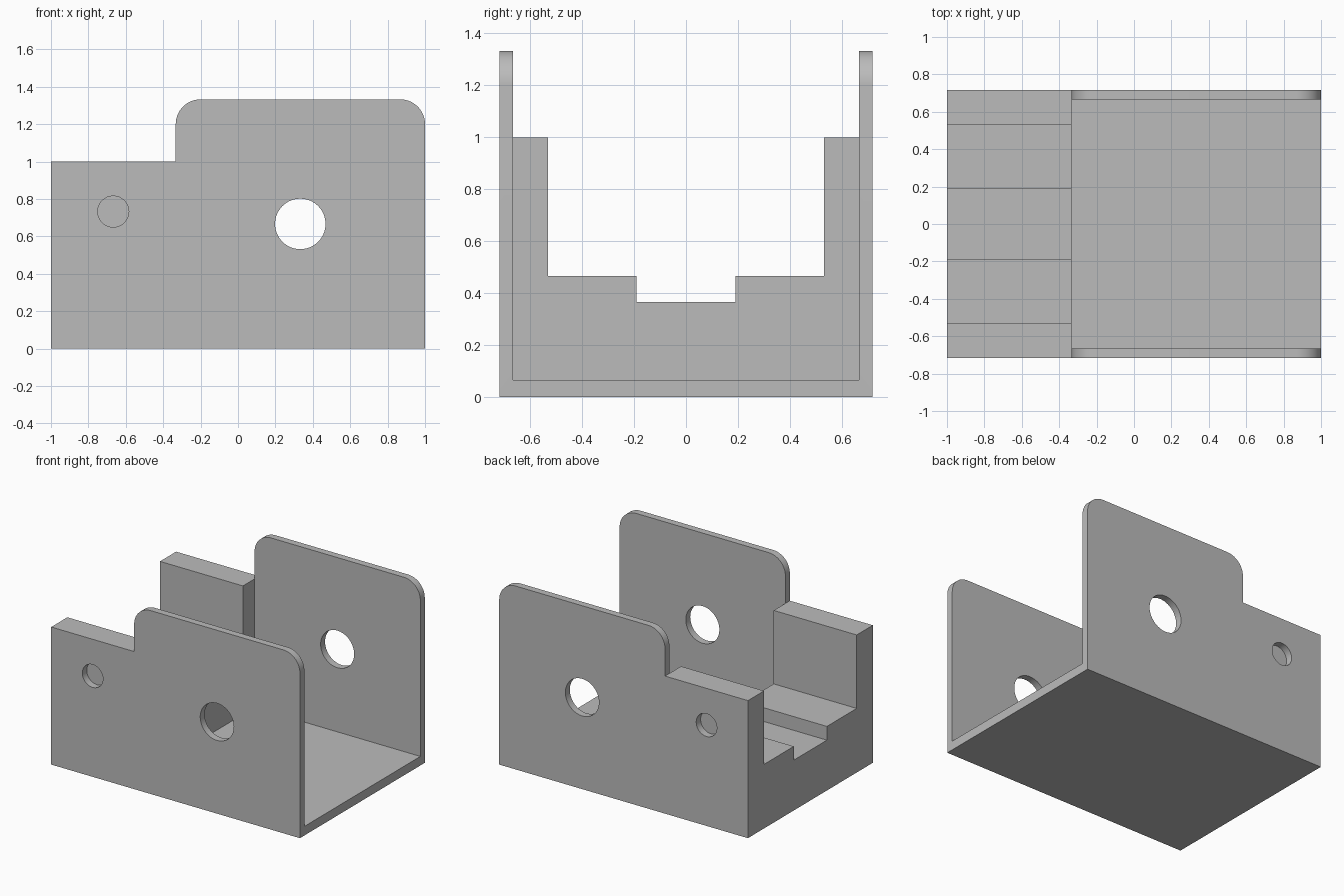
import bpy, bmesh, math
from mathutils import Vector

cube = bpy.data.objects.get("Cube")
if cube:
    bpy.data.objects.remove(cube, do_unlink=True)

# Overall dimensions
HALF_W, TOP, SHOULDER = 0.717, 1.333, 1.0
STEP_X = -0.333
INNER, FLOOR = 0.666, 0.066
CORNER = 0.133
SKIN = HALF_W - INNER

grey = bpy.data.materials.new("plain_grey")
grey.use_nodes = True
colour = (0.5, 0.5, 0.5, 1)
grey.diffuse_color = colour
grey.node_tree.nodes["Principled BSDF"].inputs["Base Color"].default_value = colour


def prism(name, points, direction):
    """Extrude a closed outline of 3D points along a direction."""
    bm = bmesh.new()
    face = bm.faces.new([bm.verts.new(p) for p in points])
    side = bmesh.ops.extrude_face_region(bm, geom=[face])["geom"]
    moved = [v for v in side if isinstance(v, bmesh.types.BMVert)]
    bmesh.ops.translate(bm, verts=moved, vec=Vector(direction))
    bmesh.ops.recalc_face_normals(bm, faces=bm.faces)
    mesh = bpy.data.meshes.new(name)
    bm.to_mesh(mesh)
    bm.free()
    mesh.materials.append(grey)
    obj = bpy.data.objects.new(name, mesh)
    bpy.context.collection.objects.link(obj)
    return obj


def arc(cx, cz, r, start, end, steps):
    """Points on an arc in the side plane, angles in degrees."""
    angles = [math.radians(start + (end - start) * i / steps) for i in range(steps + 1)]
    return [(cx + r * math.cos(a), cz + r * math.sin(a)) for a in angles]


def hole(name, x, z, r, y_start, depth):
    ring = arc(x, z, r, 0, 360, 64)[:-1]
    return prism(name, [(px, y_start, pz) for px, pz in ring], (0, depth, 0))


# Body: side outline with rounded upper corners, extruded across the width
outline = [(-1, 0), (1, 0)]
outline += arc(1 - CORNER, TOP - CORNER, CORNER, 0, 90, 14)
outline += arc(STEP_X + CORNER, TOP - CORNER, CORNER, 90, 180, 14)
outline += [(STEP_X, SHOULDER), (-1, SHOULDER)]
body = prism("bracket_body", [(x, -HALF_W, z) for x, z in outline], (0, 2 * HALF_W, 0))

# Open channel between the two thin walls
channel = [(-INNER, FLOOR), (INNER, FLOOR), (INNER, 2), (-INNER, 2)]
cutters = [prism("channel_cutter", [(STEP_X, y, z) for y, z in channel], (2, 0, 0))]

# Stepped slot through the solid end block
half = [(0.19, 0.366), (0.19, 0.466), (0.532, 0.466), (0.532, 2)]
slot = half + [(-y, z) for y, z in reversed(half)]
cutters.append(prism("slot_cutter", [(-1.5, y, z) for y, z in slot], (1.6, 0, 0)))

# Large through hole and a shallow blind hole on each side
cutters.append(hole("large_hole_cutter", 0.333, 0.667, 0.135, -1, 2))
for y in (-HALF_W - 0.1, HALF_W - SKIN):
    cutters.append(hole("blind_hole_cutter", -0.667, 0.733, 0.083, y, SKIN + 0.1))

for cutter in cutters:
    cutter.hide_render = True
    mod = body.modifiers.new(cutter.name, "BOOLEAN")
    mod.operation, mod.solver, mod.object = "DIFFERENCE", "EXACT", cutter

# Bake the cuts and discard the cutters
bpy.context.view_layer.update()
graph = bpy.context.evaluated_depsgraph_get()
result = bpy.data.meshes.new_from_object(body.evaluated_get(graph))
body.modifiers.clear()
body.data = result
for cutter in cutters:
    bpy.data.objects.remove(cutter, do_unlink=True)

bpy.ops.object.select_all(action="DESELECT")
body.select_set(True)
bpy.context.view_layer.objects.active = body
bpy.ops.object.shade_smooth_by_angle(angle=math.radians(30))
